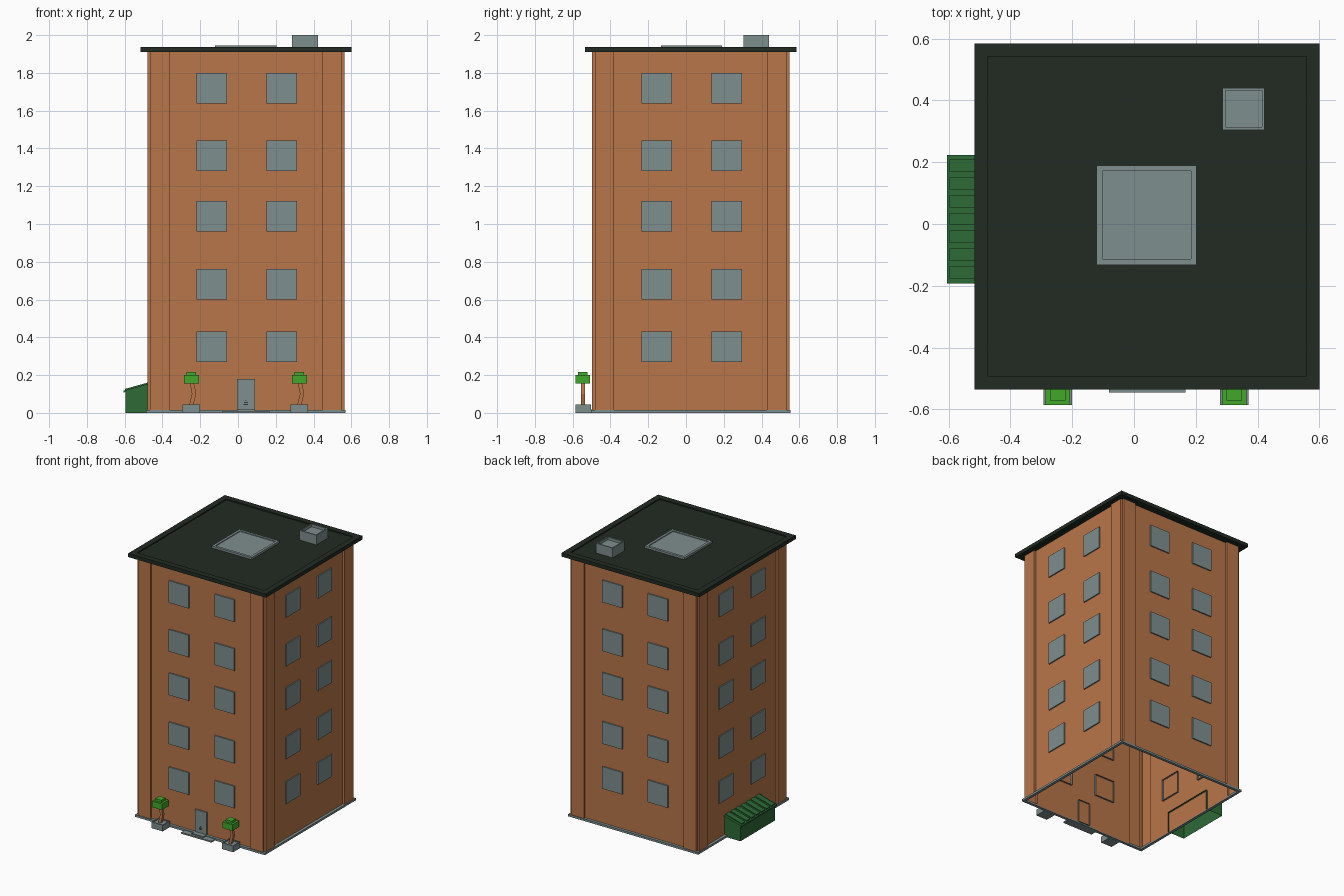
import bpy, bmesh, math
from mathutils import Matrix, Vector

if "Cube" in bpy.data.objects:
    bpy.data.objects.remove(bpy.data.objects["Cube"])


def material(name, r, g, b):
    lin = [((c / 255 + 0.055) / 1.055) ** 2.4 for c in (r, g, b)]
    m = bpy.data.materials.new(name)
    m.diffuse_color = (*lin, 1)
    m.use_nodes = True
    m.node_tree.nodes["Principled BSDF"].inputs["Base Color"].default_value = m.diffuse_color
    return m


BRICK = material("brick orange", 185, 118, 74)
GREY = material("pale grey", 127, 142, 142)
ROOF = material("roof dark green", 33, 43, 34)
BIN = material("bin green", 45, 106, 54)
LEAF = material("leaf green", 66, 168, 42)
DARK = material("dark metal", 45, 50, 50)

CX, CY = 0.042, 0.025          # building centre
M, P, A = 0.507, 0.522, 0.405  # wall, pilaster face, pilaster inner edge


def finish(name, bm, mat, loc=(0, 0, 0)):
    me = bpy.data.meshes.new(name)
    bm.normal_update()
    bm.to_mesh(me)
    bm.free()
    me.materials.append(mat)
    ob = bpy.data.objects.new(name, me)
    ob.location = loc
    bpy.context.collection.objects.link(ob)
    return ob


def add_box(bm, x, y, z, skip=(), matrix=Matrix()):
    """Box from (min, max) ranges; skip lists outward directions left open."""
    c = Vector([(r[0] + r[1]) / 2 for r in (x, y, z)])
    s = [r[1] - r[0] for r in (x, y, z)]
    vs = bmesh.ops.create_cube(bm, size=1, matrix=Matrix.Translation(c) @ Matrix.Diagonal((*s, 1)))["verts"]
    faces = list({f for v in vs for f in v.link_faces})
    bm.normal_update()
    gone = [f for f in faces if any(f.normal.dot(Vector(d)) > 0.9 for d in skip)]
    bmesh.ops.delete(bm, geom=gone, context='FACES_ONLY')
    bmesh.ops.transform(bm, matrix=matrix, verts=vs)
    return vs


def box(name, x, y, z, mat, skip=()):
    bm = bmesh.new()
    add_box(bm, x, y, z, skip)
    return finish(name, bm, mat)


def tray(name, x, y, z, rim, drop, mat):
    """Box whose top is inset and sunk to leave a raised rim."""
    bm = bmesh.new()
    add_box(bm, x, y, z)
    bm.normal_update()
    top = max(bm.faces, key=lambda f: f.normal.z)
    bmesh.ops.inset_region(bm, faces=[top], thickness=rim)
    ext = bmesh.ops.extrude_discrete_faces(bm, faces=[top])["faces"]
    bmesh.ops.translate(bm, vec=(0, 0, -drop), verts=ext[0].verts[:])
    return finish(name, bm, mat)


# walls: hollow shell with notched corner pilasters
corner = [(M, A), (P, A), (P, M), (M, M), (M, P), (A, P), (A, M)]
outline = []
for k in range(4):
    rot = Matrix.Rotation(k * math.pi / 2, 2)
    outline += [rot @ Vector(p) for p in corner]
bm = bmesh.new()
low = [bm.verts.new((p.x, p.y, 0.005)) for p in outline]
high = [bm.verts.new((p.x, p.y, 1.912)) for p in outline]
for i in range(len(low)):
    j = (i + 1) % len(low)
    bm.faces.new((low[i], low[j], high[j], high[i]))
finish("walls", bm, BRICK, (CX, CY, 0))

# base kerb: thin square ring, open inside
bm = bmesh.new()
for k in range(4):
    add_box(bm, (-0.528, 0.508), (-0.528, -0.508), (0, 0.015),
            matrix=Matrix.Rotation(k * math.pi / 2, 4, 'Z'))
finish("base_kerb", bm, GREY, (CX, CY, 0))

# windows: two columns of five on every side, open at the back
bm = bmesh.new()
for k in range(4):
    rot = Matrix.Rotation(k * math.pi / 2, 4, 'Z')
    for z in (0.351, 0.681, 1.041, 1.361, 1.719):
        for u in (-0.18, 0.19):
            add_box(bm, (u - 0.081, u + 0.081), (-M - 0.009, -M + 0.012),
                    (z - 0.081, z + 0.081), [(0, 1, 0)], rot)
finish("windows", bm, GREY, (CX, CY, 0))

# roof slab, skylight and vent
tray("roof", (CX - 0.559, CX + 0.559), (CY - 0.56, CY + 0.56), (1.91, 1.937), 0.061, 0.008, ROOF)
tray("skylight", (-0.121, 0.203), (-0.132, 0.19), (1.925, 1.944), 0.026, 0.006, GREY)
tray("roof_vent", (0.287, 0.423), (0.305, 0.44), (1.925, 2.0), 0.012, 0.02, GREY)

# door, lock and steps
FRONT = CY - M
box("door", (-0.005, 0.09), (FRONT - 0.012, FRONT + 0.01), (0.01, 0.18), GREY, [(0, 1, 0)])
bm = bmesh.new()
for z, w in ((0.045, 0.012), (0.055, 0.01), (0.064, 0.004)):
    add_box(bm, (0.042 - w, 0.042 + w), (FRONT - 0.015, FRONT - 0.011), (z - 0.002, z + 0.002))
finish("door_lock", bm, DARK)
box("lower_step", (-0.081, 0.166), (-0.545, -0.48), (0, 0.01), GREY)
box("upper_step", (-0.005, 0.09), (-0.53, -0.48), (0.01, 0.018), GREY)

# potted trees beside the door
for side, x in (("left", -0.247), ("right", 0.325)):
    tray("planter_" + side, (x - 0.046, x + 0.046), (-0.586, -0.504), (0, 0.045), 0.01, 0.006, GREY)
    bm = bmesh.new()
    rings = []
    for dx, z in ((-0.002, 0.035), (0.014, 0.1), (0.012, 0.115), (0.002, 0.16)):
        rings.append([bm.verts.new((x + dx + a * 0.011, -0.546 + b * 0.01, z))
                      for a, b in ((-1, -1), (1, -1), (1, 1), (-1, 1))])
    for lo, hi in zip(rings, rings[1:]):
        for i in range(4):
            j = (i + 1) % 4
            bm.faces.new((lo[i], lo[j], hi[j], hi[i]))
    finish("trunk_" + side, bm, BRICK)
    bm = bmesh.new()
    add_box(bm, (x - 0.04, x + 0.04), (-0.586, -0.508), (0.155, 0.2))
    add_box(bm, (x - 0.025, x + 0.025), (-0.572, -0.522), (0.2, 0.217))
    finish("leaves_" + side, bm, LEAF)


# waste bin on the left wall, with sloping ribbed lid
def slope(verts):
    for v in verts:
        if v.co.z > 0.05:
            v.co.z += (v.co.x + 0.608) * 0.28


bm = bmesh.new()
slope(add_box(bm, (-0.595, -0.455), (-0.185, 0.218), (0, 0.11), [(0, 0, -1), (1, 0, 0)]))
finish("bin_body", bm, BIN)
bm = bmesh.new()
slope(add_box(bm, (-0.606, -0.466), (-0.192, 0.224), (0.107, 0.117)))
for i in range(7):
    y = 0.016 + (i - 3) * 0.0575
    slope(add_box(bm, (-0.598, -0.468), (y - 0.02, y + 0.02), (0.115, 0.124)))
finish("bin_lid", bm, BIN)
